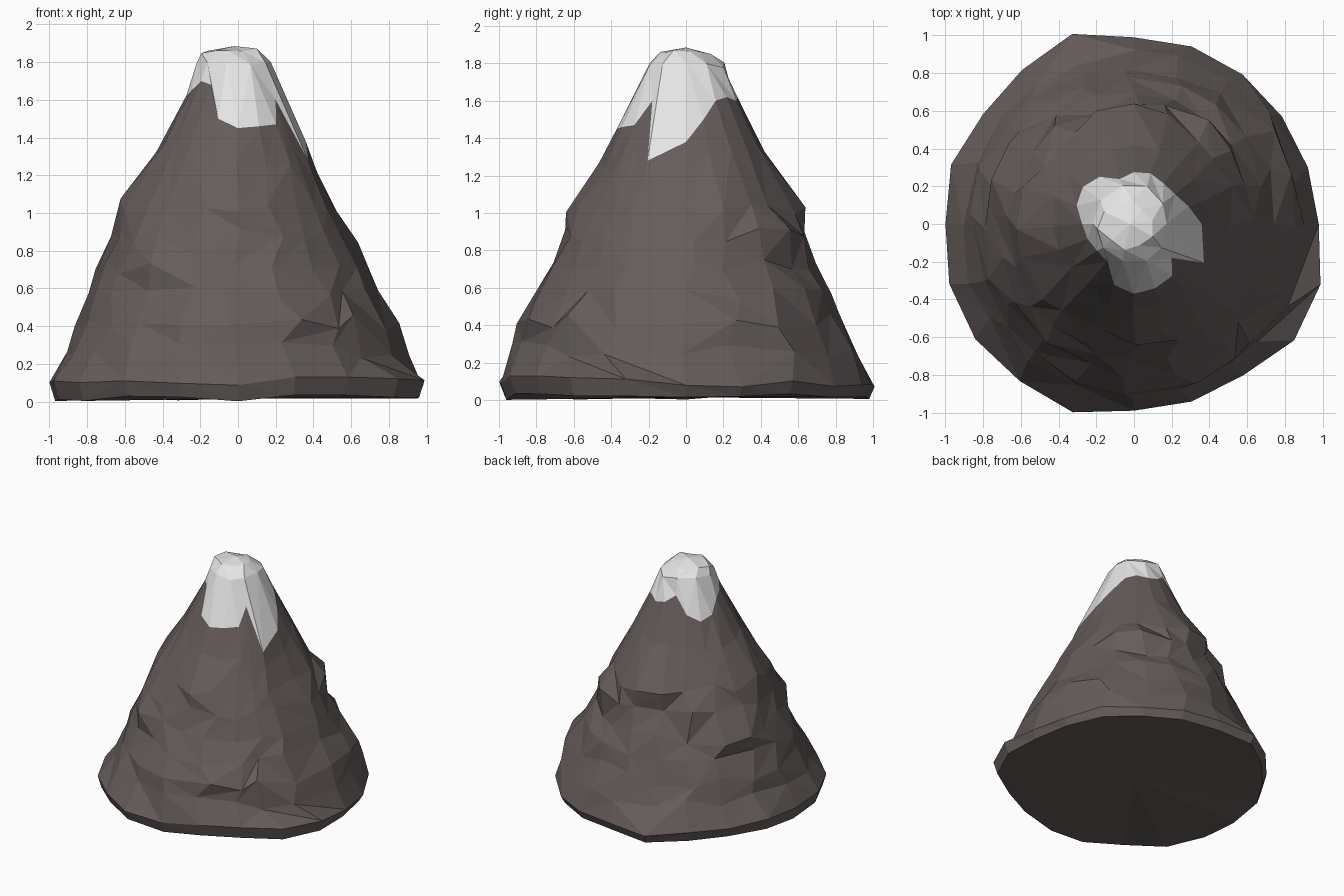
import bpy, bmesh, math, random
from mathutils import Vector

random.seed(11)
if "Cube" in bpy.data.objects:
    bpy.data.objects.remove(bpy.data.objects["Cube"], do_unlink=True)


def material(name, colour):
    m = bpy.data.materials.new(name)
    m.use_nodes = True
    m.diffuse_color = (*colour, 1)
    m.node_tree.nodes["Principled BSDF"].inputs["Base Color"].default_value = (*colour, 1)
    return m


rock = material("dark rock", (0.13, 0.108, 0.103))
snow = material("snow", (0.78, 0.78, 0.78))

SIDES = 20
# slope outline towards +x, +y, -x and -y
HEIGHTS = [0.12, 0.4, 0.7, 0.95, 1.2, 1.45, 1.65, 1.8]
OUTLINES = [
    [0.98, 0.85, 0.70, 0.57, 0.46, 0.32, 0.24, 0.18],
    [0.97, 0.85, 0.71, 0.63, 0.48, 0.36, 0.26, 0.21],
    [0.98, 0.87, 0.75, 0.67, 0.51, 0.36, 0.26, 0.22],
    [0.98, 0.90, 0.74, 0.64, 0.49, 0.37, 0.25, 0.20],
]
# foot of the mountain and lower edge of the snow, one value per column
FOOT = [0.98, 0.97, 0.97, 0.98, 0.99, 0.99, 1.06, 1.01, 0.99, 1.02,
        1.00, 1.03, 1.04, 1.03, 1.05, 0.99, 0.99, 0.99, 1.05, 1.04]
SNOW_EDGE = [1.38, 1.50, 1.60, 1.62, 1.60, 1.62, 1.68, 1.55, 1.50, 1.53,
             1.62, 1.65, 1.70, 1.68, 1.50, 1.45, 1.46, 1.47, 1.60, 1.28]
# rocky shelves: direction in degrees, height, how far they stick out
SHELVES = [(232, 0.72, 0.05), (180, 1.04, 0.04), (98, 1.03, 0.05), (50, 0.9, 0.05),
           (150, 0.72, 0.04), (20, 0.42, 0.03), (306, 0.42, 0.03), (285, 1.04, 0.03)]


def outline_at(line, z):
    z = min(max(z, HEIGHTS[0]), HEIGHTS[-1])
    for i in range(len(HEIGHTS) - 1):
        if z <= HEIGHTS[i + 1]:
            t = (z - HEIGHTS[i]) / (HEIGHTS[i + 1] - HEIGHTS[i])
            return line[i] + t * (line[i + 1] - line[i])


def radius(deg, z):
    q = (deg % 360) / 90
    i, t = int(q) % 4, q - int(q)
    t = t * t * (3 - 2 * t)
    return (1 - t) * outline_at(OUTLINES[i], z) + t * outline_at(OUTLINES[(i + 1) % 4], z)


def turn(a, b):
    return abs((a - b + 180) % 360 - 180)


def point(deg, z, r):
    a = math.radians(deg)
    return Vector((r * math.cos(a), r * math.sin(a), z))


def column_angle(c):
    return {18: 318, 19: 331}.get(c, c * 360 / SIDES)


def rough_point(c, z, wobble=1.0):
    deg = column_angle(c) + random.uniform(-4, 4) * wobble
    z += random.uniform(-0.045, 0.045) * wobble
    r = radius(deg, z) + random.uniform(-0.025, 0.015) * wobble
    for d, h, out in SHELVES:
        if turn(deg, d) < 15:
            if abs(z - h) < 0.08:
                r += out
            elif -0.24 < z - h < 0:
                r -= out * 0.4
    # gully below the snow tongue
    if turn(deg, 350) < 14 and 0.92 < z < 1.4:
        r -= 0.035
    return point(deg, z, r)


bm = bmesh.new()
rows = []


def add_row(make):
    rows.append([bm.verts.new(make(c)) for c in range(SIDES)])


# undercut foot and its rim
add_row(lambda c: point(c * 18, random.uniform(0.0, 0.035), FOOT[c] - 0.03))
add_row(lambda c: point(c * 18, 0.1 + random.uniform(-0.03, 0.03), FOOT[c]))

# craggy slopes
for level in (0.27, 0.42, 0.57, 0.72, 0.88, 1.04):
    add_row(lambda c: rough_point(c, level))
add_row(lambda c: rough_point(c, 0.5 * (1.06 + SNOW_EDGE[c]), 0.5))
snow_row = len(rows)
add_row(lambda c: point(column_angle(c), SNOW_EDGE[c], radius(column_angle(c), SNOW_EDGE[c])))


# snow cap with fewer, wider facets
def add_cap_row(make):
    half = [bm.verts.new(make(c)) for c in range(0, SIDES, 2)]
    rows.append([half[c // 2] for c in range(SIDES)])


add_cap_row(lambda c: rough_point(c, 1.79, 0.4))
add_cap_row(lambda c: point(c * 18 + 9, 1.86 + random.uniform(-0.02, 0.012),
                            random.uniform(0.1, 0.17)) + Vector((-0.03, 0, 0)))


def add_face(verts, slot):
    if len(set(verts)) == 3:
        bm.faces.new(verts).material_index = slot


for i in range(len(rows) - 1):
    low, high = rows[i], rows[i + 1]
    slot = 1 if i >= snow_row else 0
    for c in range(SIDES):
        n = (c + 1) % SIDES
        a, b, d, e = low[c], low[n], high[n], high[c]
        if random.random() < 0.5:
            add_face((a, b, d), slot)
            add_face((a, d, e), slot)
        else:
            add_face((a, b, e), slot)
            add_face((b, d, e), slot)

# summit and underside
summit = bm.verts.new((-0.02, 0.0, 1.885))
centre = bm.verts.new((0, 0, 0.015))
for c in range(SIDES):
    n = (c + 1) % SIDES
    add_face((rows[-1][c], rows[-1][n], summit), 1)
    add_face((rows[0][n], rows[0][c], centre), 0)

bmesh.ops.recalc_face_normals(bm, faces=bm.faces)
mesh = bpy.data.meshes.new("mountain")
bm.to_mesh(mesh)
bm.free()
mesh.materials.append(rock)
mesh.materials.append(snow)
mountain = bpy.data.objects.new("mountain", mesh)
bpy.context.collection.objects.link(mountain)
